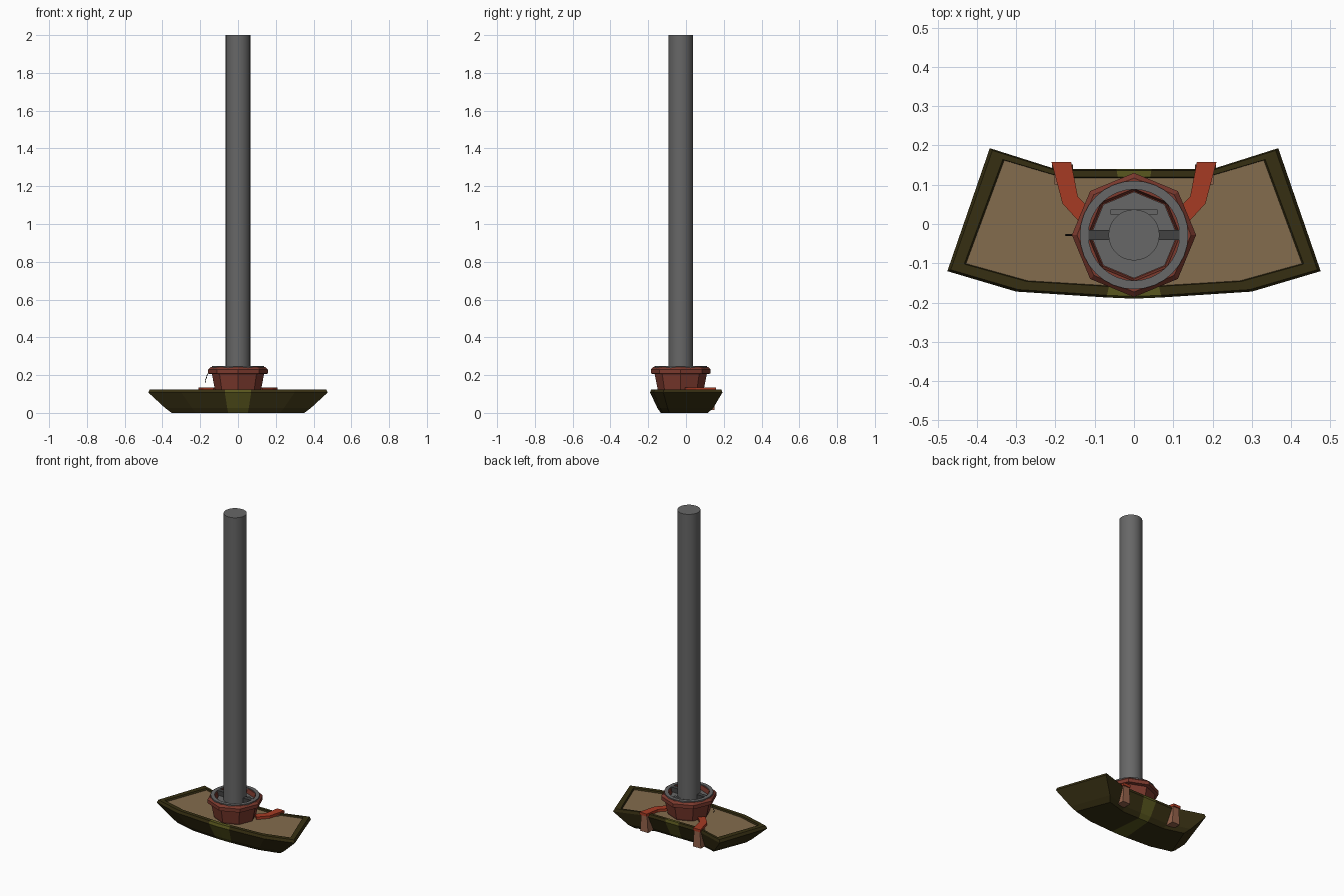
import bpy, bmesh, math
from mathutils import Vector

cube = bpy.data.objects.get("Cube")
if cube:
    bpy.data.objects.remove(cube, do_unlink=True)


def material(name, rgb):
    m = bpy.data.materials.new(name)
    m.use_nodes = True
    m.diffuse_color = (*rgb, 1)
    m.node_tree.nodes["Principled BSDF"].inputs["Base Color"].default_value = (*rgb, 1)
    return m


olive = material("dark olive", (0.037, 0.028, 0.006))
moss = material("moss green", (0.1, 0.095, 0.013))
sand = material("sand", (0.23, 0.15, 0.075))
clay = material("clay red", (0.2, 0.042, 0.027))
rust = material("bright rust", (0.38, 0.043, 0.017))
steel = material("grey", (0.135, 0.135, 0.135))
iron = material("dark grey", (0.055, 0.055, 0.055))
wood = material("light wood", (0.3, 0.125, 0.07))
black = material("wire black", (0.02, 0.017, 0.012))

CENTRE = Vector((0, -0.028, 0))


def finish(name, bm, *mats):
    bmesh.ops.recalc_face_normals(bm, faces=bm.faces)
    mesh = bpy.data.meshes.new(name)
    bm.to_mesh(mesh)
    bm.free()
    for m in mats:
        mesh.materials.append(m)
    obj = bpy.data.objects.new(name, mesh)
    bpy.context.collection.objects.link(obj)
    return obj


def smooth(obj):
    bpy.ops.object.select_all(action="DESELECT")
    obj.select_set(True)
    bpy.context.view_layer.objects.active = obj
    bpy.ops.object.shade_smooth_by_angle(angle=math.radians(35))


def lathe(name, profile, sides, mat, closed=False):
    """Turn a profile of (radius, height) around the pot axis."""
    bm = bmesh.new()
    rings = [[bm.verts.new(CENTRE + Vector((r * math.cos(math.tau * i / sides),
                                            r * math.sin(math.tau * i / sides), z)))
              for i in range(sides)] for r, z in profile]
    pairs = list(zip(rings, rings[1:]))
    if closed:
        pairs.append((rings[-1], rings[0]))
    else:
        bm.faces.new(rings[0])
        bm.faces.new(rings[-1])
    for a, b in pairs:
        for i in range(sides):
            j = (i + 1) % sides
            bm.faces.new((a[i], a[j], b[j], b[i]))
    return finish(name, bm, mat)


def box(name, lo, hi, mat):
    bm = bmesh.new()
    bmesh.ops.create_cube(bm, size=1)
    lo, hi = Vector(lo), Vector(hi)
    for v in bm.verts:
        v.co = (lo + hi) / 2 + v.co * (hi - lo)
    return finish(name, bm, mat)


# Tray: curved outline carried through scaled levels, with a central stripe
half = [(0.07, -0.187), (0.3, -0.172), (0.475, -0.12),
        (0.367, 0.193), (0.2, 0.14), (0.045, 0.14)]
outline = [(0, -0.19)] + half + [(-x, y) for x, y in reversed(half)]
n = len(outline)
levels = [(0.74, 0.65, -0.01, 0), (0.81, 0.77, -0.005, 0.025), (1, 1, 0, 0.108),
          (0.982, 0.97, 0, 0.125), (0.91, 0.85, 0, 0.125), (0.9, 0.84, 0, 0.115)]
bm = bmesh.new()
loops = [[bm.verts.new((x * sx, y * sy + oy, z)) for x, y in outline]
         for sx, sy, oy, z in levels]
for a, b in zip(loops, loops[1:]):
    for i in range(n):
        j = (i + 1) % n
        f = bm.faces.new((a[i], a[j], b[j], b[i]))
        f.material_index = int(max(abs(outline[i][0]), abs(outline[j][0])) < 0.1)
base = loops[0]
bm.faces.new(base[1:7])
bm.faces.new(base[7:])
bm.faces.new([base[0], base[1], base[6], base[7], base[-1]]).material_index = 1
bm.faces.new(loops[-1]).material_index = 2
finish("tray", bm, olive, moss, sand)

# Eight-sided pot with a flared collar and an open recess
lathe("pot", [(0.112, 0.1), (0.122, 0.125), (0.138, 0.205), (0.158, 0.208),
              (0.158, 0.23), (0.145, 0.243), (0.118, 0.243), (0.112, 0.212)], 8, clay)
lathe("pot_floor", [(0.11, 0.205), (0.11, 0.218)], 8, steel)

# Round collar ring and tall column
smooth(lathe("collar_ring", [(0.138, 0.235), (0.138, 0.248), (0.116, 0.248), (0.116, 0.235)],
             32, steel, closed=True))
smooth(lathe("column", [(0.065, 0.21), (0.065, 2.0)], 28, steel))

# Crossbar and small plate in the recess
box("crossbar", (-0.116, -0.041, 0.22), (0.116, -0.015, 0.249), iron)
box("recess_plate", (-0.06, 0.024, 0.215), (0.06, 0.037, 0.225), steel)

# Bent straps over the rear edge, each with a wedge foot below
strap = [(0.21, 0.158), (0.182, 0.052), (0.13, -0.005),
         (0.1, 0.025), (0.143, 0.07), (0.16, 0.158)]
for side, label in ((1, "left"), (-1, "right")):
    bm = bmesh.new()
    face = bm.faces.new([bm.verts.new((side * x, y, 0.118)) for x, y in strap])
    top = bmesh.ops.extrude_face_region(bm, geom=[face])
    for v in top["geom"]:
        if isinstance(v, bmesh.types.BMVert):
            v.co.z = 0.134
    finish(label + "_strap", bm, rust)

    foot = box(label + "_foot", (side * 0.182 - 0.02, 0.1, 0.015),
               (side * 0.182 + 0.02, 0.152, 0.12), wood)
    for v in foot.data.vertices:
        if v.co.z < 0.05:
            v.co.x += math.copysign(0.007, v.co.x - side * 0.182)

# Thin bent wire hanging from the pot
curve = bpy.data.curves.new("wire", "CURVE")
curve.dimensions = "3D"
curve.bevel_depth = 0.002
curve.bevel_resolution = 0
curve.materials.append(black)
path = [(-0.15, 0.215), (-0.163, 0.203), (-0.167, 0.185), (-0.174, 0.175), (-0.172, 0.16)]
spline = curve.splines.new("POLY")
spline.points.add(len(path) - 1)
for p, (x, z) in zip(spline.points, path):
    p.co = (x, CENTRE.y, z, 1)
bpy.context.collection.objects.link(bpy.data.objects.new("wire", curve))
